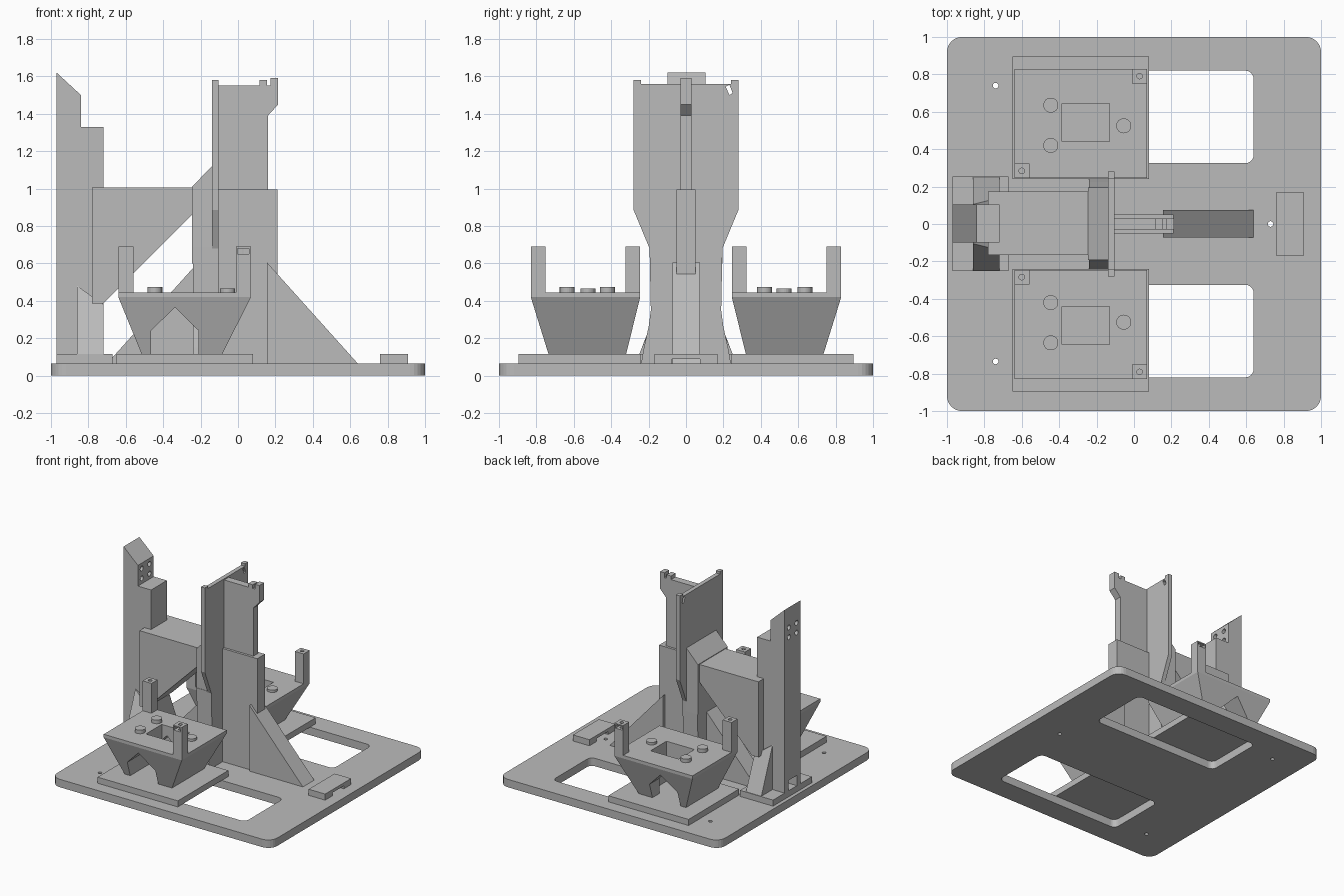
import bpy, bmesh, math

cube = bpy.data.objects.get("Cube")
if cube:
    bpy.data.objects.remove(cube)

grey = bpy.data.materials.new("matte_grey")
grey.use_nodes = True
colour = (0.5, 0.5, 0.5, 1)
grey.diffuse_color = colour
grey.node_tree.nodes["Principled BSDF"].inputs["Base Color"].default_value = colour


def loft(name, loops):
    """Closed solid through loops that have equal point counts."""
    bm = bmesh.new()
    rings = [[bm.verts.new(p) for p in loop] for loop in loops]
    n = len(rings[0])
    for a, b in zip(rings, rings[1:]):
        for i in range(n):
            j = (i + 1) % n
            bm.faces.new((a[i], a[j], b[j], b[i]))
    bm.faces.new(rings[0])
    bm.faces.new(rings[-1])
    bmesh.ops.recalc_face_normals(bm, faces=bm.faces)
    mesh = bpy.data.meshes.new(name)
    bm.to_mesh(mesh)
    bm.free()
    mesh.materials.append(grey)
    ob = bpy.data.objects.new(name, mesh)
    bpy.context.collection.objects.link(ob)
    return ob


def prism(name, pts, axis, a, b):
    """Extrude a 2D outline along an axis from a to b."""
    place = {"x": lambda p, t: (t, p[0], p[1]),
             "y": lambda p, t: (p[0], t, p[1]),
             "z": lambda p, t: (p[0], p[1], t)}[axis]
    return loft(name, [[place(p, t) for p in pts] for t in (a, b)])


def rect(x0, x1, y0, y1, r=0):
    """Rectangle outline, with rounded corners when r is set."""
    if not r:
        return [(x0, y0), (x1, y0), (x1, y1), (x0, y1)]
    corners = [(x1 - r, y1 - r), (x0 + r, y1 - r), (x0 + r, y0 + r), (x1 - r, y0 + r)]
    return [(cx + r * math.cos(t), cy + r * math.sin(t))
            for k, (cx, cy) in enumerate(corners)
            for t in [math.pi / 2 * (k + i / 6) for i in range(7)]]


def box(name, x, y, z):
    return prism(name, rect(*x, *sorted(y)), "z", *z)


def circle(cx, cy, r, n=24):
    return [(cx + r * math.cos(math.tau * i / n), cy + r * math.sin(math.tau * i / n))
            for i in range(n)]


def cut(target, *cutters):
    """Subtract cutters and delete them."""
    for c in cutters:
        c.hide_render = True
        mod = target.modifiers.new("cut", "BOOLEAN")
        mod.operation = "DIFFERENCE"
        mod.solver = "EXACT"
        mod.object = c
        bpy.context.view_layer.objects.active = target
        bpy.ops.object.modifier_apply(modifier=mod.name)
        bpy.data.objects.remove(c)


FLOOR, PAD = 0.065, 0.115

# Base plate with two windows and three screw holes
base = prism("base_plate", rect(-1, 1, -1, 1, 0.08), "z", 0, FLOOR)
for s in (-1, 1):
    cut(base, prism("window", rect(-0.5, 0.64, *sorted((s * 0.325, s * 0.82)), 0.045), "z", -0.1, 0.2))
for x, y in ((-0.74, 0.74), (-0.74, -0.735), (0.73, 0)):
    cut(base, prism("screw_hole", circle(x, y, 0.015), "z", -0.1, 0.2))

# Front and back holders
for s, side in ((-1, "front"), (1, "back")):
    box(side + "_holder_pad", (-0.65, 0.08), (s * 0.24, s * 0.895), (FLOOR, PAD))

    def ring(x0, x1, y0, y1, z):
        return [(x, s * y, z) for x, y in rect(x0, x1, y0, y1)]

    body = loft(side + "_holder_body", [ring(-0.515, -0.085, 0.32, 0.735, PAD),
                                        ring(-0.64, 0.07, 0.245, 0.83, 0.42),
                                        ring(-0.64, 0.07, 0.245, 0.83, 0.445)])
    arch = [(-0.465, 0.05), (-0.21, 0.05), (-0.21, 0.24), (-0.337, 0.365), (-0.465, 0.24)]
    cut(body, prism("arch", arch, "y", -1.2, 1.2),
        box("well", (-0.385, -0.13), (s * 0.44, s * 0.645), (0.1, 0.6)))
    for i, (x, y, z) in enumerate(((-0.445, 0.635, 0.475), (-0.445, 0.42, 0.475), (-0.055, 0.525, 0.465))):
        prism(f"{side}_holder_stud_{i}", circle(x, s * y, 0.04), "z", 0.44, z)
    for label, x, y in (("inner", -0.64, 0.245), ("outer", -0.01, 0.752)):
        post = box(f"{side}_{label}_post", (x, x + 0.08), (s * y, s * (y + 0.078)), (0.43, 0.69))
        cut(post, prism("pin_hole", circle(x + 0.04, s * (y + 0.039), 0.015, 16), "z", 0.6, 0.8))
        if label == "outer":
            cut(post, box("nut_slot", (x + 0.008, x + 0.07), (s * (y + 0.025), s * (y + 0.2)), (0.65, 0.68)))

# Side column with angled top, mounting holes and a slot at its foot
box("column_pad", (-0.97, -0.67), (-0.25, 0.255), (FLOOR, PAD))
column = prism("column", [(-0.97, FLOOR), (-0.72, FLOOR), (-0.72, 1.33), (-0.84, 1.33),
                          (-0.84, 1.5), (-0.97, 1.62)], "y", -0.1, 0.105)
for y in (-0.05, 0.05):
    for z in (1.375, 1.455):
        cut(column, prism("mount_hole", circle(y, z, 0.02, 16), "x", -1.2, -0.6))
cut(column, box("foot_slot", (-1.1, -0.86), (-0.055, 0.055), (PAD, 0.2)))
for s, side in ((-1, "front"), (1, "back")):
    loft(side + "_column_brace", [
        [(-0.86, s * 0.09, PAD), (-0.72, s * 0.09, PAD), (-0.72, s * 0.25, PAD), (-0.86, s * 0.25, PAD)],
        [(-0.86, s * 0.09, 0.48), (-0.72, s * 0.09, 0.38), (-0.72, s * 0.14, 0.38), (-0.86, s * 0.105, 0.48)]])

# Arm joining the column to the central tower
prism("arm", [(-0.78, 1.005), (-0.24, 1.005), (-0.24, 0.865), (-0.72, 0.385), (-0.78, 0.385)],
      "y", -0.165, 0.175)


def mirrored(half):
    return half + [(-y, z) for y, z in reversed(half)]


# Central tower: flared stem, sloped shoulder and wide back plate
stem = [(0.24, FLOOR), (0.225, 0.15), (0.2, 0.26), (0.188, 0.35), (0.195, 0.69)]
prism("tower_stem", mirrored(stem), "x", -0.24, -0.105)
prism("tower_shoulder", [(-0.245, 0.6), (-0.13, 0.6), (-0.13, 1.13), (-0.245, 1.01)], "y", -0.192, 0.195)
plate = prism("tower_plate", mirrored([(0.195, 0.68), (0.28, 0.885), (0.28, 1.58), (0.24, 1.58),
                                       (0.24, 1.56)]), "x", -0.14, -0.105)
cut(plate, prism("hook_slot", [(0.212, 1.545), (0.232, 1.555), (0.25, 1.51), (0.232, 1.5)], "x", -0.3, 0.1))

# Fins and gussets of the tower
prism("upper_fin", [(-0.12, 0.95), (0.16, 0.95), (0.16, 1.39), (0.215, 1.45), (0.215, 1.59), (0.175, 1.59),
                    (0.175, 1.55), (0.155, 1.55), (0.155, 1.58), (0.115, 1.58), (0.115, 1.55), (-0.12, 1.55)],
      "y", -0.03, 0.03)
box("lower_fin", (-0.12, 0.21), (-0.05, 0.05), (FLOOR, 0.995))
prism("outer_gusset", [(0.155, FLOOR), (0.64, FLOOR), (0.155, 0.605)], "y", -0.072, 0.075)
prism("inner_gusset", [(-0.2, FLOOR), (-0.7, FLOOR), (-0.2, 0.62)], "y", -0.072, 0.075)

# Bridge block near the plate edge
prism("bridge_block", mirrored([(0.168, FLOOR), (0.168, PAD)])[:2] + [(-0.168, PAD), (-0.168, FLOOR),
      (-0.075, FLOOR), (-0.075, 0.09), (0.075, 0.09), (0.075, FLOOR)], "x", 0.76, 0.91)
